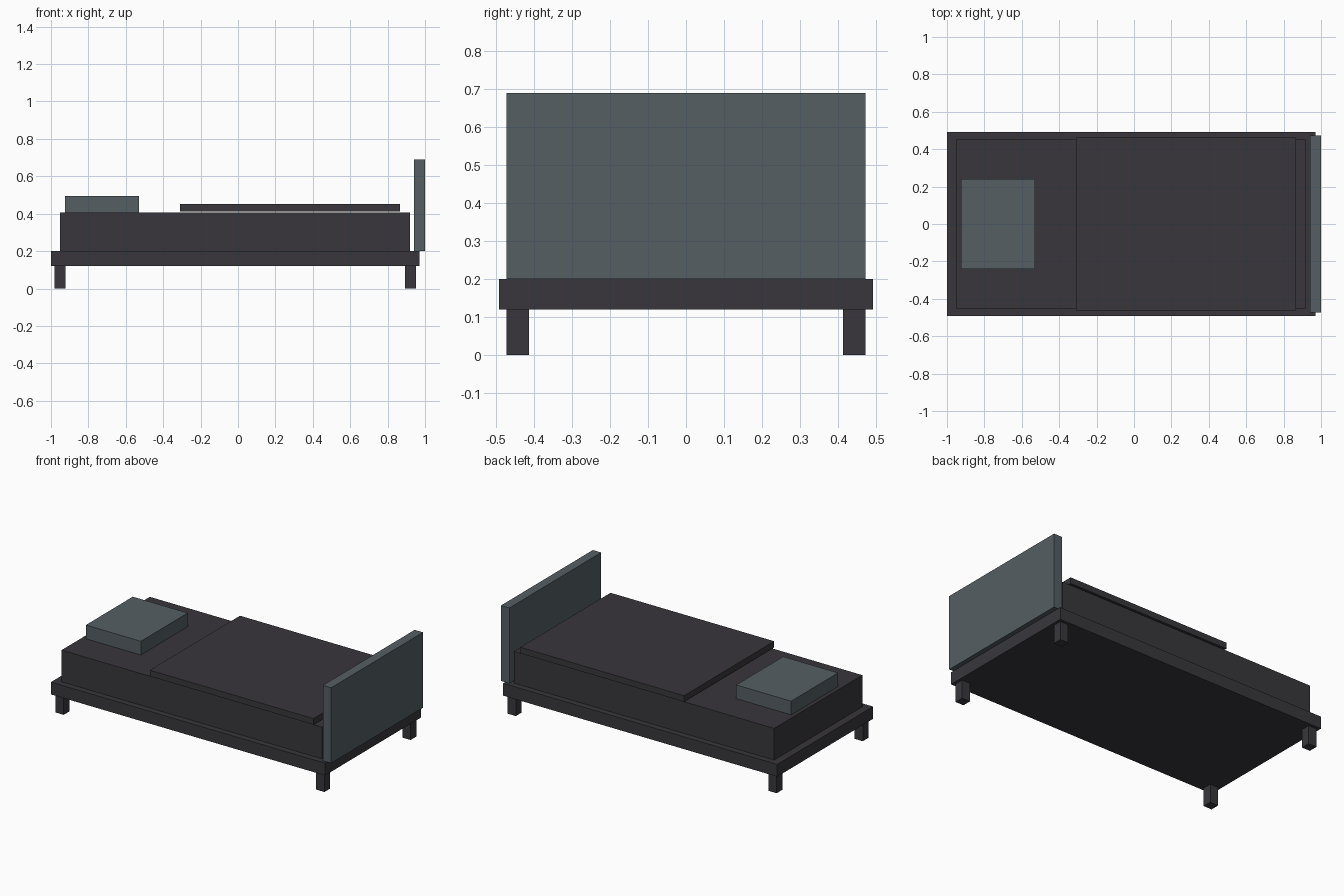
import bpy

if "Cube" in bpy.data.objects:
    bpy.data.objects.remove(bpy.data.objects["Cube"])


def material(name, rgb):
    m = bpy.data.materials.new(name)
    m.diffuse_color = (*rgb, 1.0)
    m.use_nodes = True
    m.node_tree.nodes["Principled BSDF"].inputs["Base Color"].default_value = m.diffuse_color
    return m


charcoal = material("charcoal", (0.040, 0.037, 0.044))
slate = material("slate grey", (0.089, 0.113, 0.126))


def box(name, x, y, z, mat):
    """Axis-aligned box from (min, max) ranges."""
    bpy.ops.mesh.primitive_cube_add(size=1)
    ob = bpy.context.object
    ob.name = name
    for v in ob.data.vertices:
        v.co = [r[0] if c < 0 else r[1] for c, r in zip(v.co, (x, y, z))]
    ob.data.materials.append(mat)
    return ob


# Frame, mattress and blanket
box("bed_frame", (-1.0, 0.97), (-0.492, 0.492), (0.12, 0.20), charcoal)
box("mattress", (-0.951, 0.92), (-0.453, 0.453), (0.20, 0.406), charcoal)
box("blanket", (-0.31, 0.867), (-0.463, 0.463), (0.411, 0.451), charcoal)

# Pillow and upright end board
box("pillow", (-0.925, -0.53), (-0.241, 0.241), (0.406, 0.495), slate)
box("end_board", (0.94, 1.0), (-0.472, 0.472), (0.20, 0.69), slate)

# Four legs, one per corner
for end, x in (("left", (-0.982, -0.923)), ("right", (0.893, 0.952))):
    for side, y in (("front", (-0.472, -0.413)), ("back", (0.413, 0.472))):
        box(f"{side}_{end}_leg", x, y, (0.0, 0.12), charcoal)
